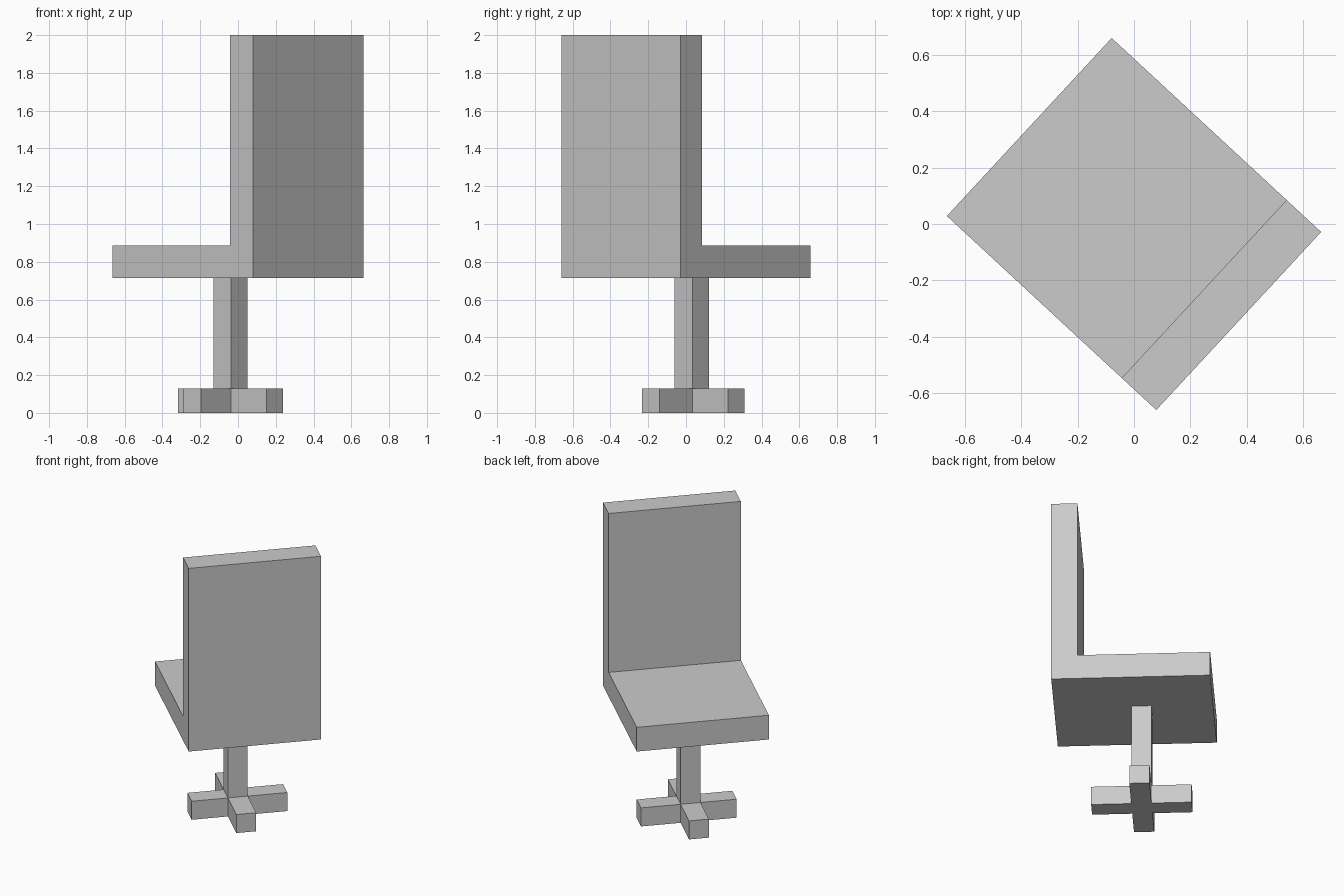
import bpy, bmesh, math
from mathutils import Vector

if "Cube" in bpy.data.objects:
    bpy.data.objects.remove(bpy.data.objects["Cube"])

TURN = math.radians(47.2)   # whole chair is turned about z


def extrude_profile(name, points, offset):
    """Make a flat profile and extrude it into a closed solid."""
    bm = bmesh.new()
    face = bm.faces.new([bm.verts.new(p) for p in points])
    ext = bmesh.ops.extrude_face_region(bm, geom=[face], use_keep_orig=True)
    verts = [g for g in ext["geom"] if isinstance(g, bmesh.types.BMVert)]
    bmesh.ops.translate(bm, verts=verts, vec=Vector(offset))
    bmesh.ops.recalc_face_normals(bm, faces=bm.faces)
    mesh = bpy.data.meshes.new(name)
    bm.to_mesh(mesh)
    bm.free()
    obj = bpy.data.objects.new(name, mesh)
    bpy.context.collection.objects.link(obj)
    obj.rotation_euler.z = TURN
    return obj


# Seat and backrest: one L-shaped side profile extruded across the width
W, D, BACK = 0.43, 0.506, -0.339
side = [(-D, 0.715), (D, 0.715), (D, 0.885), (BACK, 0.885), (BACK, 2.0), (-D, 2.0)]
extrude_profile("seat_and_backrest", [(-W, y, z) for y, z in side], (2 * W, 0, 0))

# Post: square column, slightly off the seat centre
cx, cy, h = -0.0045, 0.050, 0.0645
square = [(cx - h, cy - h), (cx + h, cy - h), (cx + h, cy + h), (cx - h, cy + h)]
extrude_profile("post", [(x, y, 0.13) for x, y in square], (0, 0, 0.585))

# Foot: four-armed cross
x0, x1, y0, y1 = cx - 0.30, cx + 0.322, cy - 0.32, cy + 0.32
l, r, b, t = cx - h, cx + h, cy - h, cy + h
cross = [(l, y0), (r, y0), (r, b), (x1, b), (x1, t), (r, t),
         (r, y1), (l, y1), (l, t), (x0, t), (x0, b), (l, b)]
extrude_profile("cross_foot", [(x, y, 0) for x, y in cross], (0, 0, 0.13))
